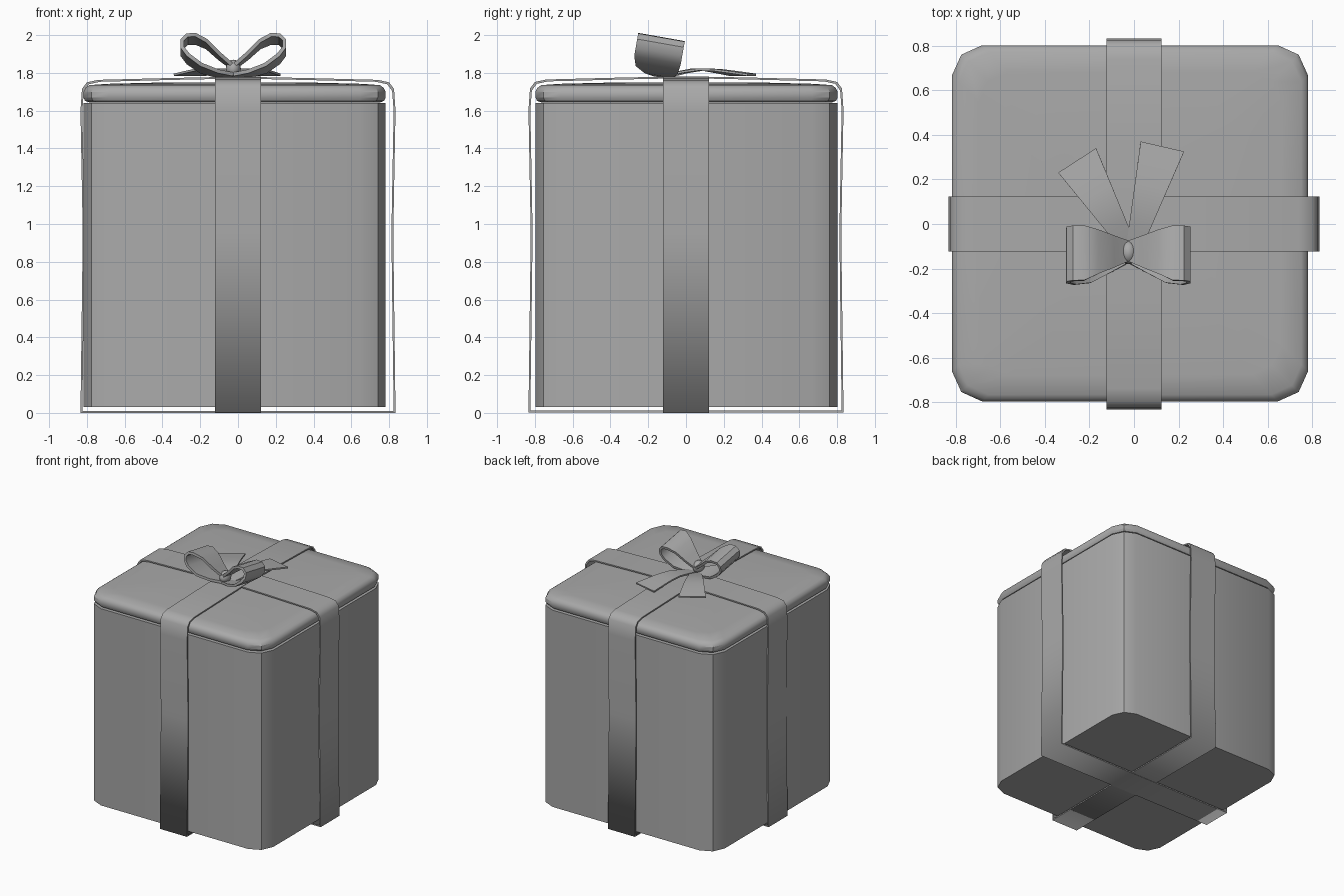
import bpy, bmesh, math
from mathutils import Vector, Matrix

cube = bpy.data.objects.get("Cube")
if cube:
    bpy.data.objects.remove(cube, do_unlink=True)

grey = bpy.data.materials.new("plain_grey")
grey.use_nodes = True
COLOUR = (0.4, 0.4, 0.4, 1)
grey.diffuse_color = COLOUR
grey.node_tree.nodes["Principled BSDF"].inputs["Base Color"].default_value = COLOUR


def finish(name, bm, angle=30):
    """Turn a bmesh into a grey object, smooth below the given edge angle."""
    bmesh.ops.recalc_face_normals(bm, faces=bm.faces)
    mesh = bpy.data.meshes.new(name)
    bm.to_mesh(mesh)
    bm.free()
    mesh.materials.append(grey)
    obj = bpy.data.objects.new(name, mesh)
    bpy.context.collection.objects.link(obj)
    bpy.ops.object.select_all(action="DESELECT")
    obj.select_set(True)
    bpy.context.view_layer.objects.active = obj
    bpy.ops.object.shade_smooth_by_angle(angle=math.radians(angle))
    return obj


def loft(bm, rings, closed=False, caps=True):
    """Bridge equal rings of points; join the last to the first if closed."""
    loops = [[bm.verts.new(p) for p in ring] for ring in rings]
    n = len(loops[0])
    pairs = list(zip(loops, loops[1:])) + ([(loops[-1], loops[0])] if closed else [])
    for a, b in pairs:
        for i in range(n):
            j = (i + 1) % n
            bm.faces.new((a[i], a[j], b[j], b[i]))
    if caps and not closed:
        bm.faces.new(loops[0])
        bm.faces.new(loops[-1])


CX = -0.018      # box centre in x
HALF = 0.8


def outline(inset, z):
    """Square with each corner cut by two facets."""
    s = HALF - inset
    corner = [(s, s - 0.135), (s - 0.042, s - 0.042), (s - 0.135, s)]
    pts = []
    for k in range(4):
        turn = Matrix.Rotation(k * math.pi / 2, 3, "Z")
        pts += [turn @ Vector((x, y, 0)) + Vector((CX, 0.003, z)) for x, y in corner]
    return pts


# Box body
bm = bmesh.new()
loft(bm, [outline(0, 0.03), outline(0, 1.64)])
finish("box_body", bm)

# Lid with rounded rim and slightly domed top
bm = bmesh.new()
rim = [(0.035, 1.642), (0.008, 1.652), (0, 1.67), (0, 1.7), (0.01, 1.72), (0.03, 1.735),
       (0.12, 1.742), (0.45, 1.75)]
loft(bm, [outline(d, z) for d, z in rim])
finish("lid", bm)

# Two wrapping ribbons, each a thin closed band
SIDE = [(0.834, 0.0), (0.822, 0.95), (0.834, 1.6), (0.826, 1.715),
        (0.8, 1.75), (0.74, 1.763), (0.35, 1.773)]
band = SIDE + [(0, 1.78)] + [(-x, z) for x, z in reversed(SIDE)]
HW, THICK = 0.1225, 0.01


def ribbon(name, turn, drop):
    bm = bmesh.new()
    rings = []
    for x, z in band:
        inner_x = x - math.copysign(THICK, x) if x else 0
        inner_z = z + THICK if z < 0.1 else z - (THICK if z > 1.7 else 0)
        rings.append([(x, -HW, z), (x, HW, z), (inner_x, HW, inner_z), (inner_x, -HW, inner_z)])
    loft(bm, rings, closed=True)
    bm.transform(Matrix.Translation((0, 0, drop)) @ Matrix.Rotation(turn, 4, "Z"))
    obj = finish(name, bm, 180)
    # Keep the long rims crisp while the band shades smoothly round the bends
    rims = obj.data
    for edge in rims.edges:
        a, b = (rims.vertices[i].co for i in edge.vertices)
        across = abs((a - b)[1 if turn == 0 else 0])
        edge.use_edge_sharp = across < 0.1


ribbon("ribbon_side_to_side", 0, 0.0)
ribbon("ribbon_front_to_back", math.pi / 2, 0.002)


def strip(name, sections, thickness):
    """Ribbon strip through pairs of edge points, thickened about its middle."""
    bm = bmesh.new()
    pairs = [[bm.verts.new(p) for p in pair] for pair in sections]
    for (a, b), (c, d) in zip(pairs, pairs[1:]):
        bm.faces.new((a, b, d, c))
    obj = finish(name, bm, 40)
    mod = obj.modifiers.new("thickness", "SOLIDIFY")
    mod.thickness = thickness
    mod.offset = 0
    bpy.ops.object.modifier_apply(modifier=mod.name)
    bpy.ops.object.shade_smooth_by_angle(angle=math.radians(40))


# Bow loops, flaring outwards and tilted with the front edge raised
loop_path = [(0, 0.0), (0.08, 0.008), (0.17, 0.035), (0.24, 0.085), (0.27, 0.125), (0.27, 0.165),
             (0.245, 0.19), (0.2, 0.192), (0.14, 0.165), (0.07, 0.1), (0, 0.045)]
tilt = Matrix.Rotation(math.radians(-10), 3, "X")
bow_centre = Vector((-0.025, -0.13, 1.785))
for name, side in (("bow_loop_left", 1), ("bow_loop_right", -1)):
    sections = []
    for x, z in loop_path:
        flare = min(1, x / 0.2)
        half = 0.045 + 0.08 * flare
        mid = -0.035 * flare
        sections.append([bow_centre + tilt @ Vector((side * x, mid + e * half, z)) for e in (-1, 1)])
    strip(name, sections, 0.02)

# Bow knot
bm = bmesh.new()
bmesh.ops.create_uvsphere(bm, u_segments=16, v_segments=10, radius=1)
bm.transform(Matrix.Translation((-0.025, -0.128, 1.822)) @ Matrix.Diagonal((0.04, 0.053, 0.048, 1)))
finish("bow_knot", bm, 60)

# Bow tails, widening towards the back and arching over the lid
tails = {"bow_tail_right": ((-0.07, -0.1), (0.0, -0.07), (-0.34, 0.23), (-0.17, 0.34)),
         "bow_tail_left": ((-0.035, -0.1), (0.035, -0.11), (0.03, 0.37), (0.225, 0.325))}
arch = [(0, 1.785), (0.2, 1.805), (0.4, 1.818), (0.6, 1.815), (0.8, 1.803), (1, 1.79)]
for name, corners in tails.items():
    a, b, c, d = (Vector(p) for p in corners)
    strip(name, [[(*a.lerp(c, t), z), (*b.lerp(d, t), z)] for t, z in arch], 0.012)
